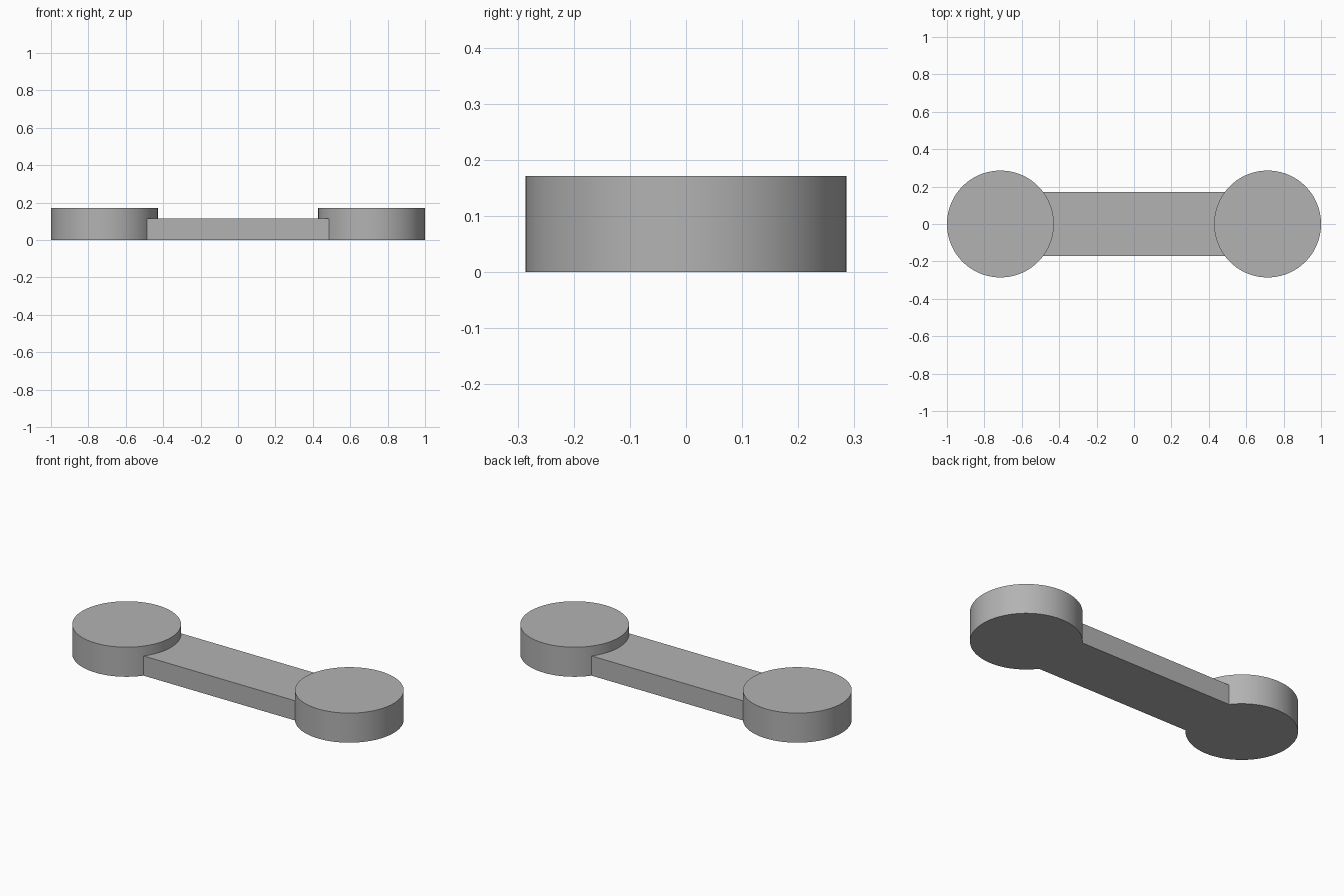
import bpy

cube = bpy.data.objects.get("Cube")
if cube:
    bpy.data.objects.remove(cube, do_unlink=True)

RADIUS = 2 / 7
DISC_HEIGHT = 0.6 * RADIUS
BAR_HEIGHT = 0.4 * RADIUS
BAR_WIDTH = 1.2 * RADIUS
CENTRE = 1 - RADIUS

grey = bpy.data.materials.new("plain_grey")
grey.use_nodes = True
colour = (0.45, 0.45, 0.45, 1)
grey.diffuse_color = colour
grey.node_tree.nodes["Principled BSDF"].inputs["Base Color"].default_value = colour


def finish(name):
    part = bpy.context.object
    part.name = name
    part.data.materials.append(grey)
    return part


def end_disc(name, x):
    bpy.ops.mesh.primitive_cylinder_add(
        vertices=128, radius=RADIUS, depth=DISC_HEIGHT, location=(x, 0, DISC_HEIGHT / 2))
    return finish(name)


# Flat bar running between the disc centres
bpy.ops.mesh.primitive_cube_add(size=1, location=(0, 0, BAR_HEIGHT / 2))
bar = finish("connecting_bar")
bar.scale = (2 * CENTRE, BAR_WIDTH, BAR_HEIGHT)
bpy.ops.object.transform_apply(location=False, rotation=False, scale=True)

# Round ends, fused with the bar into one solid
discs = [end_disc("right_disc", -CENTRE), end_disc("left_disc", CENTRE)]
bpy.ops.object.select_all(action='DESELECT')
bar.select_set(True)
bpy.context.view_layer.objects.active = bar
for disc in discs:
    union = bar.modifiers.new("fuse_" + disc.name, 'BOOLEAN')
    union.operation = 'UNION'
    union.solver = 'EXACT'
    union.object = disc
    bpy.ops.object.modifier_apply(modifier=union.name)
    bpy.data.objects.remove(disc, do_unlink=True)
bar.name = "link_with_round_ends"

# Smooth round walls, crisp rims
bpy.ops.object.shade_smooth_by_angle(angle=0.5)
